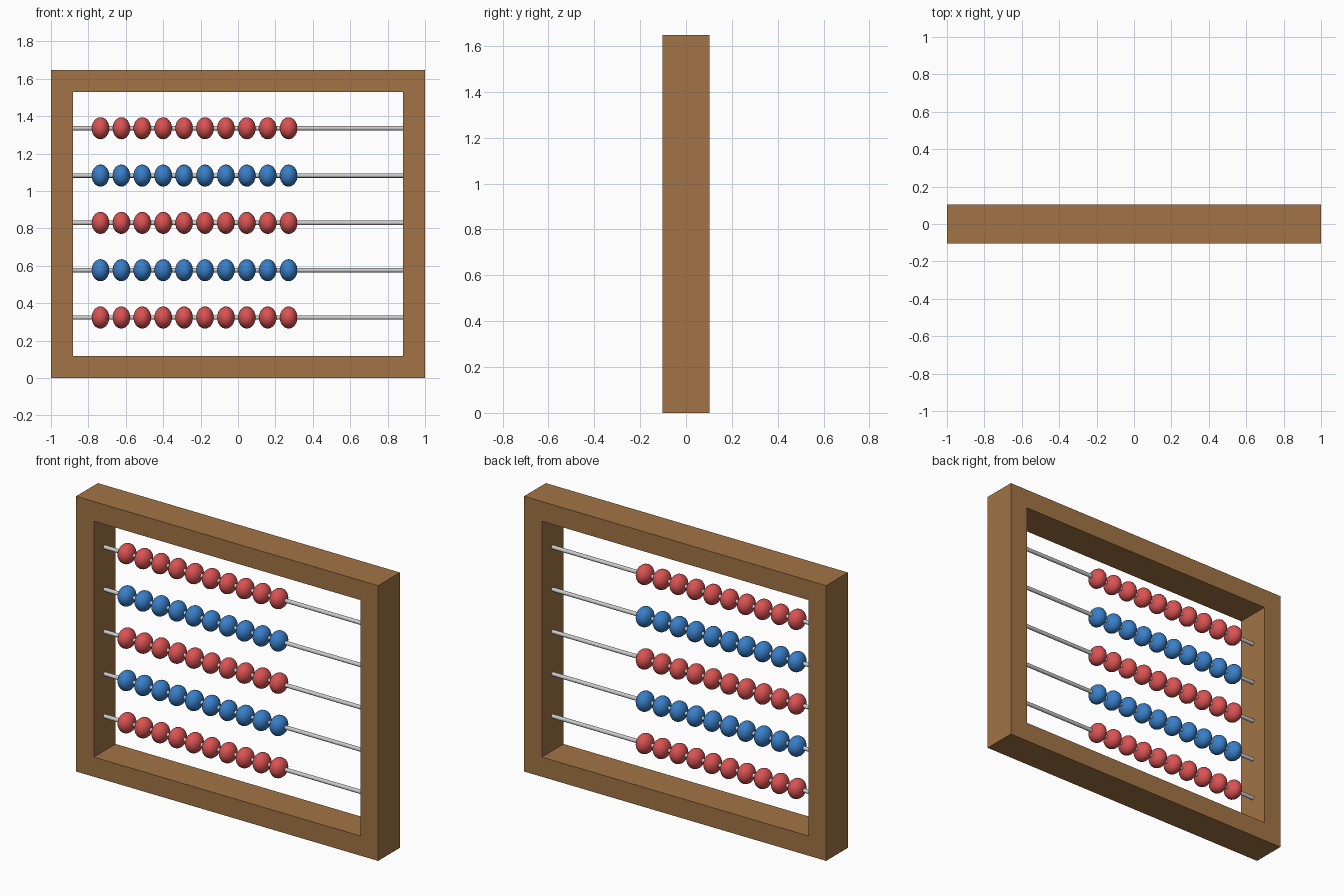
import bpy, bmesh
from math import pi
from mathutils import Matrix

if "Cube" in bpy.data.objects:
    bpy.data.objects.remove(bpy.data.objects["Cube"])

# Proportions follow one unit: the bead diameter
U = 2 / 17
WIDTH, HEIGHT, DEPTH, BAR = 2, 14 * U, 1.75 * U, U
ROWS, BEADS = 5, 10


def material(name, colour):
    m = bpy.data.materials.new(name)
    m.use_nodes = True
    m.diffuse_color = (*colour, 1)
    m.node_tree.nodes["Principled BSDF"].inputs["Base Color"].default_value = (*colour, 1)
    return m


def rectangle(bm, inset):
    x = WIDTH / 2 - inset
    corners = [(-x, inset), (x, inset), (x, HEIGHT - inset), (-x, HEIGHT - inset)]
    return [bm.verts.new((cx, -DEPTH / 2, cz)) for cx, cz in corners]


wood = material("wood", (0.36, 0.175, 0.06))
steel = material("steel", (0.58, 0.58, 0.6))
red = material("red_paint", (0.7, 0.085, 0.085))
blue = material("blue_paint", (0.04, 0.21, 0.58))

# Frame: mitred rectangular ring, extruded through its depth
bm = bmesh.new()
outer, inner = rectangle(bm, 0), rectangle(bm, BAR)
for i in range(4):
    j = (i + 1) % 4
    bm.faces.new((outer[i], outer[j], inner[j], inner[i]))
back = bmesh.ops.extrude_face_region(bm, geom=bm.faces[:], use_keep_orig=True)["geom"]
back_verts = [g for g in back if isinstance(g, bmesh.types.BMVert)]
bmesh.ops.translate(bm, verts=back_verts, vec=(0, DEPTH, 0))
bmesh.ops.recalc_face_normals(bm, faces=bm.faces)
frame_mesh = bpy.data.meshes.new("frame")
bm.to_mesh(frame_mesh)
bm.free()
frame_mesh.materials.append(wood)
bpy.context.collection.objects.link(bpy.data.objects.new("frame", frame_mesh))

# Shared bead: a sphere flattened along the rod
bm = bmesh.new()
bmesh.ops.create_uvsphere(bm, u_segments=24, v_segments=16, radius=U / 2)
bmesh.ops.transform(bm, verts=bm.verts,
                    matrix=Matrix.Rotation(pi / 2, 4, "Y") @ Matrix.Diagonal((1, 1, 0.8, 1)))
red_mesh = bpy.data.meshes.new("red_bead")
bm.to_mesh(red_mesh)
bm.free()
red_mesh.shade_smooth()
red_mesh.materials.append(red)
blue_mesh = red_mesh.copy()
blue_mesh.name = "blue_bead"
blue_mesh.materials[0] = blue

# Rods seated in the frame, each with its row of beads pushed to one side
for row in range(ROWS):
    z = (2.75 + 2.15 * row) * U
    bpy.ops.mesh.primitive_cylinder_add(vertices=16, radius=0.1 * U, depth=WIDTH - BAR,
                                        location=(0, 0, z), rotation=(0, pi / 2, 0))
    rod = bpy.context.object
    rod.name = f"rod_{row + 1}"
    rod.data.materials.append(steel)
    bpy.ops.object.shade_smooth_by_angle()
    for n in range(BEADS):
        bead = bpy.data.objects.new(f"bead_{row + 1}_{n + 1}", blue_mesh if row % 2 else red_mesh)
        bead.location = ((-6.25 + 0.95 * n) * U, 0, z)
        bpy.context.collection.objects.link(bead)
